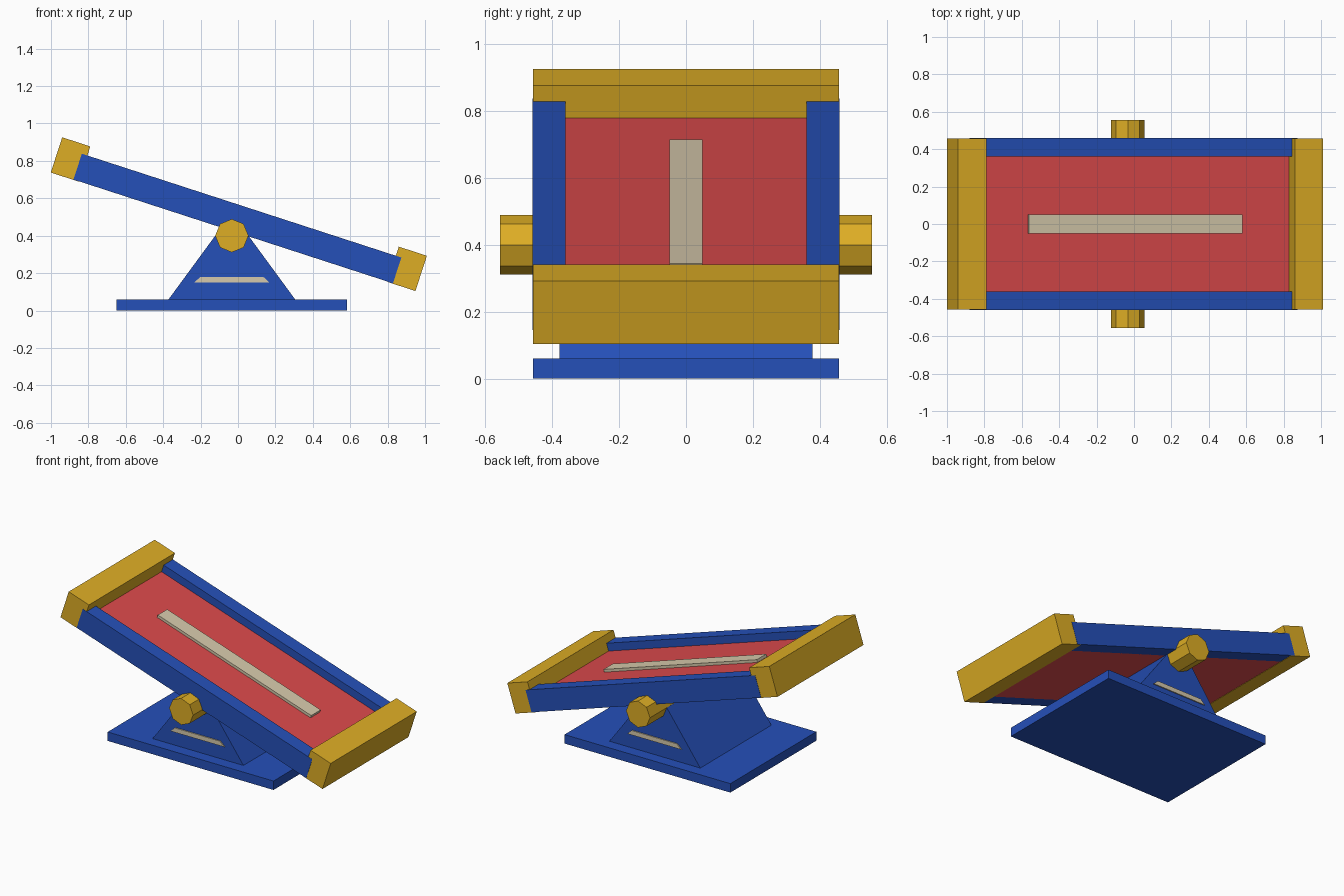
import bpy, bmesh, math
from mathutils import Matrix, Vector

if "Cube" in bpy.data.objects:
    bpy.data.objects.remove(bpy.data.objects["Cube"], do_unlink=True)


def material(name, rgb):
    mat = bpy.data.materials.new(name)
    mat.use_nodes = True
    mat.diffuse_color = (*rgb, 1)
    mat.node_tree.nodes["Principled BSDF"].inputs["Base Color"].default_value = (*rgb, 1)
    return mat


BLUE = material("blue paint", (0.0185, 0.08, 0.485))
GOLD = material("golden yellow", (0.73, 0.423, 0.0185))
RED = material("red deck", (0.716, 0.069, 0.072))
BEIGE = material("beige trim", (0.68, 0.591, 0.413))

PIVOT = Vector((-0.033, 0, 0.40))
UPRIGHT = Matrix.Translation((PIVOT.x, 0, 0))
TILTED = Matrix.Translation(PIVOT) @ Matrix.Rotation(math.radians(18), 4, "Y")


def prism(name, profile, y0, y1, mat, frame):
    """Extrude an x-z profile along y, then place it in the given frame."""
    bm = bmesh.new()
    face = bm.faces.new([bm.verts.new((x, y0, z)) for x, z in profile])
    grown = bmesh.ops.extrude_face_region(bm, geom=[face])["geom"]
    verts = [v for v in grown if isinstance(v, bmesh.types.BMVert)]
    bmesh.ops.translate(bm, verts=verts, vec=(0, y1 - y0, 0))
    bmesh.ops.recalc_face_normals(bm, faces=bm.faces[:])
    mesh = bpy.data.meshes.new(name)
    bm.to_mesh(mesh)
    bm.free()
    mesh.materials.append(mat)
    obj = bpy.data.objects.new(name, mesh)
    obj.matrix_world = frame
    bpy.context.collection.objects.link(obj)
    return obj


def box(name, x0, x1, y0, y1, z0, z1, mat, frame):
    return prism(name, [(x0, z0), (x1, z0), (x1, z1), (x0, z1)], y0, y1, mat, frame)


def trapezoid(half_bottom, half_top, z0, z1):
    return [(-half_bottom, z0), (half_bottom, z0), (half_top, z1), (-half_top, z1)]


# Ground plate and wedge-shaped support
box("base_plate", -0.617, 0.617, -0.457, 0.457, 0, 0.06, BLUE, UPRIGHT)
prism("support_wedge", trapezoid(0.338, 0.074, 0.06, 0.42), -0.378, 0.378, BLUE, UPRIGHT)

# Eight-sided axle
octagon = [(0.089 * math.cos(i * math.pi / 4), 0.089 * math.sin(i * math.pi / 4))
           for i in range(8)]
prism("axle", octagon, -0.557, 0.557, GOLD, Matrix.Translation(PIVOT))

# Tilting deck with its centre strip
box("deck", -0.868, 0.868, -0.362, 0.362, 0.024, 0.118, RED, TILTED)
box("deck_strip", -0.6, 0.6, -0.05, 0.05, 0.11, 0.136, BEIGE, TILTED)

# Mirrored side rails, end bumpers and support trim
for side, label in ((-1, "front"), (1, "back")):
    inner, outer = sorted((side * 0.36, side * 0.4585))
    box(label + "_rail", -0.898, 0.898, inner, outer, 0.024, 0.169, BLUE, TILTED)
    inner, outer = sorted((side * 0.375, side * 0.385))
    prism(label + "_support_trim", trapezoid(0.201, 0.168, 0.15, 0.18),
          inner, outer, BEIGE, UPRIGHT)
for side, label in ((-1, "right"), (1, "left")):
    near, far = sorted((side * 0.867, side * 1.025))
    box(label + "_end_bumper", near, far, -0.457, 0.457, 0.022, 0.22, GOLD, TILTED)
